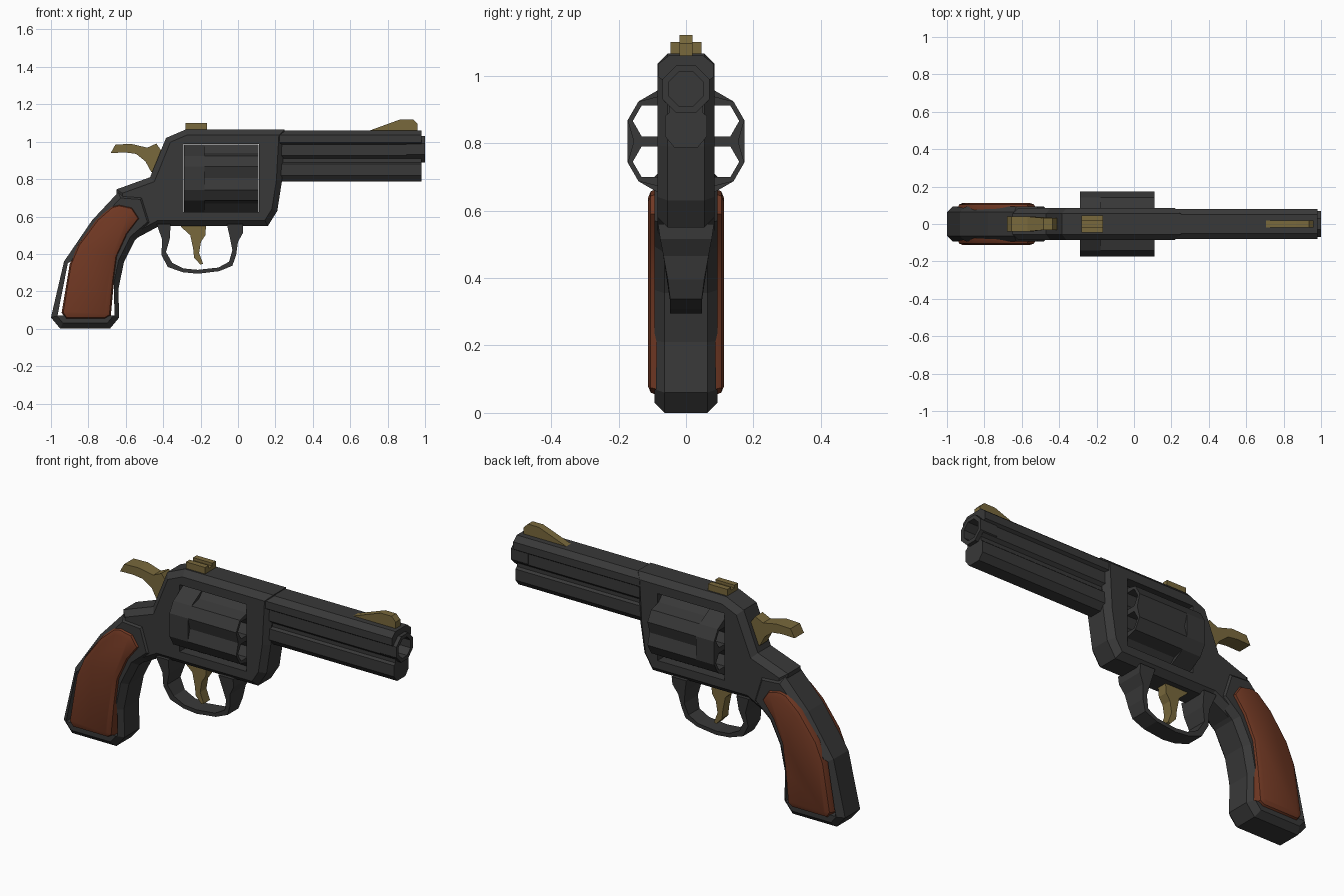
import bpy, bmesh, math
from mathutils import Vector

default = bpy.data.objects.get("Cube")
if default:
    bpy.data.objects.remove(default, do_unlink=True)


def material(name, colour):
    mat = bpy.data.materials.new(name)
    mat.use_nodes = True
    mat.diffuse_color = (*colour, 1)
    mat.node_tree.nodes["Principled BSDF"].inputs["Base Color"].default_value = (*colour, 1)
    return mat


STEEL = material("dark steel", (0.04, 0.04, 0.04))
BRASS = material("aged brass", (0.19, 0.14, 0.045))
WOOD = material("red brown wood", (0.165, 0.04, 0.017))


def prism(name, points, low, high, mat, axis="y", chamfer=0.0, segments=1):
    """Extrude an outline along an axis and optionally chamfer both rims."""
    bm = bmesh.new()

    def place(a, b, d):
        return Vector((a, d, b)) if axis == "y" else Vector((d, a, b))

    rings = [[bm.verts.new(place(a, b, d)) for a, b in points] for d in (low, high)]
    caps = [bm.faces.new(ring) for ring in rings]
    for i in range(len(points)):
        j = (i + 1) % len(points)
        bm.faces.new((rings[0][i], rings[0][j], rings[1][j], rings[1][i]))
    bmesh.ops.recalc_face_normals(bm, faces=bm.faces)
    if chamfer:
        rim = [edge for cap in caps for edge in cap.edges]
        bmesh.ops.bevel(bm, geom=rim, offset=chamfer, segments=segments, profile=0.5,
                        affect="EDGES", clamp_overlap=False)
        bmesh.ops.recalc_face_normals(bm, faces=bm.faces)
    mesh = bpy.data.meshes.new(name)
    bm.to_mesh(mesh)
    bm.free()
    mesh.materials.append(mat)
    obj = bpy.data.objects.new(name, mesh)
    bpy.context.scene.collection.objects.link(obj)
    return obj


def cut(obj, cutter):
    """Subtract a cutter for good and remove it."""
    cutter.hide_render = True
    mod = obj.modifiers.new("cut", "BOOLEAN")
    mod.operation = "DIFFERENCE"
    mod.solver = "EXACT"
    mod.object = cutter
    graph = bpy.context.evaluated_depsgraph_get()
    mesh = bpy.data.meshes.new_from_object(obj.evaluated_get(graph))
    obj.modifiers.clear()
    obj.data = mesh
    bpy.data.objects.remove(cutter, do_unlink=True)


def ngon(cy, cz, radius, sides, turn=0.0):
    return [(cy + radius * math.cos(turn + math.tau * i / sides),
             cz + radius * math.sin(turn + math.tau * i / sides)) for i in range(sides)]


def box(a0, a1, b0, b1):
    return [(a0, b0), (a1, b0), (a1, b1), (a0, b1)]


def mirrored(half):
    return half + [(-a, b) for a, b in reversed(half)]


# Frame with the window for the drum
frame = prism("frame", [
    (-0.65, 0.745), (-0.47, 0.81), (-0.385, 1.02), (-0.28, 1.065), (0.25, 1.065),
    (0.235, 0.79), (0.21, 0.63), (0.16, 0.55), (-0.42, 0.55), (-0.55, 0.48),
    (-0.64, 0.6)], -0.085, 0.085, STEEL, chamfer=0.03)
cut(frame, prism("window_cutter", box(-0.291, 0.111, 0.625, 0.988), -0.3, 0.3, STEEL))

# Grip frame, open around the wood
grip = prism("grip_frame", [
    (-0.45, 0.56), (-0.55, 0.475), (-0.61, 0.355), (-0.64, 0.21), (-0.635, 0.06),
    (-0.685, 0.0), (-0.95, 0.0), (-1.0, 0.06), (-0.93, 0.36), (-0.78, 0.58),
    (-0.64, 0.73), (-0.5, 0.72)], -0.094, 0.094, STEEL, chamfer=0.03)
cut(grip, prism("grip_cutter", [
    (-0.965, 0.07), (-0.66, 0.07), (-0.665, 0.26), (-0.72, 0.36), (-0.8, 0.42),
    (-0.91, 0.35)], -0.3, 0.3, STEEL))

# Wooden grip, rounded at both rims
wood = prism("wooden_grip", [
    (-0.635, 0.665), (-0.565, 0.65), (-0.525, 0.59), (-0.59, 0.505), (-0.645, 0.385),
    (-0.665, 0.235), (-0.68, 0.07), (-0.71, 0.052), (-0.92, 0.052), (-0.943, 0.085),
    (-0.9, 0.345), (-0.855, 0.45), (-0.755, 0.585), (-0.675, 0.655)],
    -0.113, 0.113, WOOD, chamfer=0.028, segments=2)
bpy.ops.object.select_all(action="DESELECT")
wood.select_set(True)
bpy.context.view_layer.objects.active = wood
bpy.ops.object.shade_smooth_by_angle(angle=math.radians(35))

# Drum: plain rear, fluted front, six through chambers
AXIS_Z, DRUM_R = 0.805, 0.184
rear, fluted = [], []
for k in range(6):
    for degrees, radius in ((0, 0.155), (20, DRUM_R), (40, DRUM_R)):
        a = math.radians(60 * k + degrees)
        point = (radius * math.cos(a), AXIS_Z + radius * math.sin(a))
        fluted.append(point)
        if degrees:
            rear.append(point)
for name, outline, x0, x1 in (("drum_rear", rear, -0.29, -0.18),
                              ("drum_front", fluted, -0.18, 0.11)):
    part = prism(name, outline, x0, x1, STEEL, "x")
    for k in range(6):
        a = math.radians(30 + 60 * k)
        hole = ngon(0.121 * math.cos(a), AXIS_Z + 0.121 * math.sin(a), 0.053, 6)
        cut(part, prism("chamber_cutter", hole, -0.4, 0.2, STEEL, "x"))

# Barrel with top rib and underlug, and the muzzle ring
barrel = prism("barrel", mirrored([
    (0.05, 1.06), (0.081, 1.035), (0.081, 0.995), (0.066, 0.985), (0.066, 0.925),
    (0.05, 0.91), (0.05, 0.89), (0.062, 0.88), (0.062, 0.82), (0.035, 0.787)]),
    0.2, 0.98, STEEL, "x")
muzzle = prism("muzzle_ring", ngon(0, 0.96, 0.076, 8, math.pi / 8), 0.9, 1.0, STEEL, "x")
for part in (barrel, muzzle):
    cut(part, prism("bore_cutter", ngon(0, 0.96, 0.055, 8, math.pi / 8),
                    0.7, 1.1, STEEL, "x"))

# Trigger guard, narrowing downwards
guard = prism("trigger_guard", [
    (-0.435, 0.56), (-0.405, 0.475), (-0.41, 0.395), (-0.375, 0.33), (-0.295, 0.302),
    (-0.215, 0.294), (-0.1, 0.308), (-0.03, 0.337), (-0.01, 0.395), (0.0, 0.465),
    (0.028, 0.515), (0.028, 0.56), (-0.06, 0.56), (-0.045, 0.495), (-0.03, 0.42),
    (-0.048, 0.358), (-0.105, 0.327), (-0.215, 0.315), (-0.29, 0.322),
    (-0.352, 0.353), (-0.385, 0.41), (-0.365, 0.48), (-0.36, 0.56)],
    -1, 1, STEEL)
for v in guard.data.vertices:
    blend = min(max((v.co.z - 0.36) / 0.19, 0), 1)
    v.co.y *= 0.047 + 0.036 * blend

# Trigger and hammer
prism("trigger", [
    (-0.305, 0.56), (-0.305, 0.545), (-0.255, 0.5), (-0.24, 0.43), (-0.235, 0.38),
    (-0.2, 0.342), (-0.187, 0.348), (-0.208, 0.405), (-0.198, 0.465), (-0.175, 0.5),
    (-0.17, 0.56)], -0.027, 0.027, BRASS)
hammer = prism("hammer", [
    (-0.68, 0.94), (-0.655, 0.985), (-0.57, 0.988), (-0.485, 0.968), (-0.437, 0.99),
    (-0.415, 0.96), (-0.38, 0.9), (-0.43, 0.82), (-0.465, 0.84), (-0.495, 0.895),
    (-0.545, 0.935), (-0.6, 0.942)], -0.04, 0.04, BRASS)
for v in hammer.data.vertices:
    if v.co.x > -0.5:
        v.co.y *= 0.8

# Sights
prism("rear_sight", mirrored([(0.046, 1.05), (0.046, 1.1), (0.015, 1.1), (0.015, 1.085)]),
      -0.28, -0.165, BRASS, "x")
prism("front_sight", [
    (0.69, 1.05), (0.705, 1.06), (0.87, 1.12), (0.935, 1.12), (0.96, 1.095),
    (0.96, 1.05)], -0.02, 0.02, BRASS)
